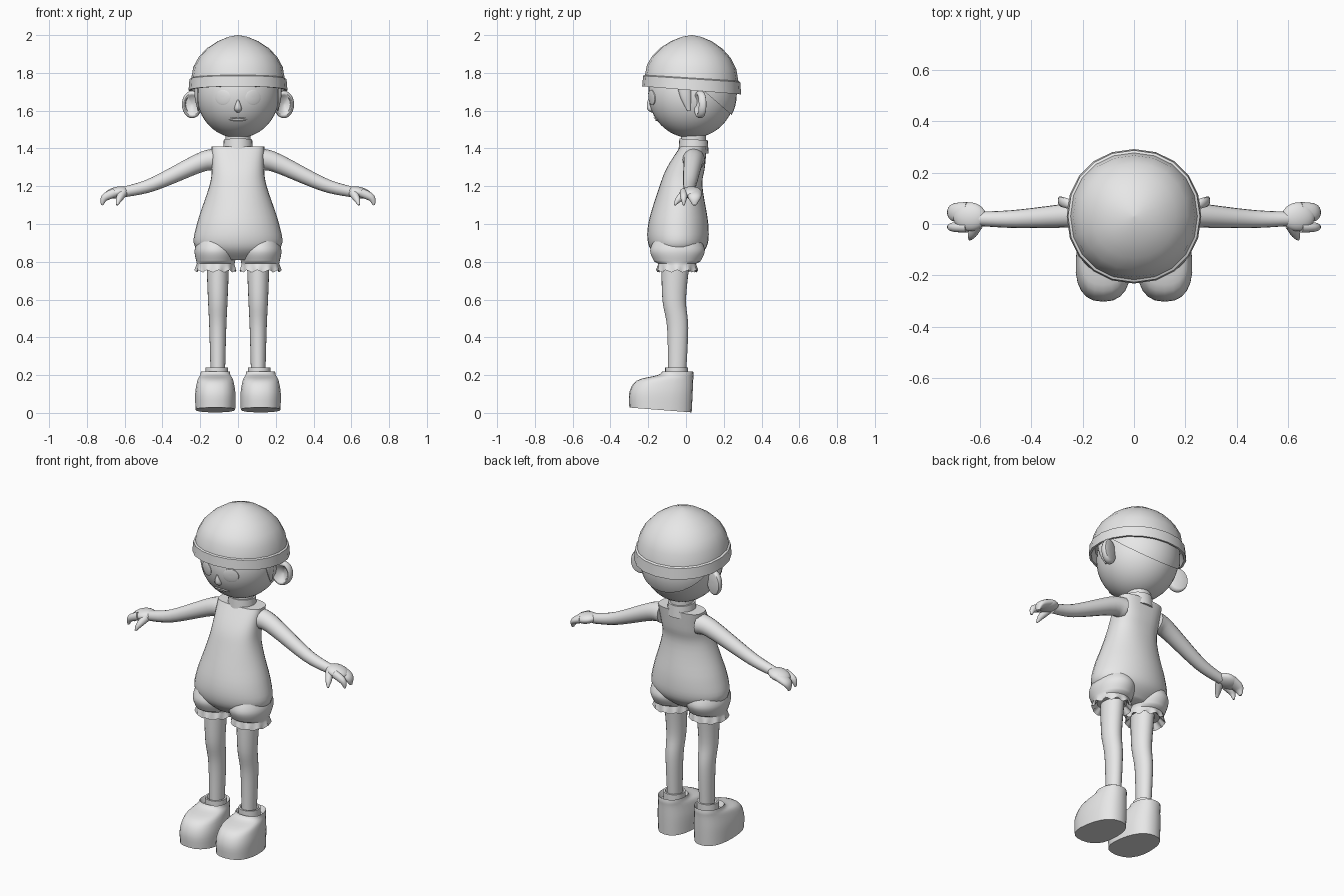
import bpy, bmesh, math
from mathutils import Vector, Matrix

if "Cube" in bpy.data.objects:
    bpy.data.objects.remove(bpy.data.objects["Cube"])

GREY = (0.8, 0.8, 0.8, 1)
clay = bpy.data.materials.new("plain grey")
clay.use_nodes = True
clay.diffuse_color = GREY
clay.node_tree.nodes["Principled BSDF"].inputs["Base Color"].default_value = GREY
parts = []


def finish(name, bm, mirror):
    bmesh.ops.recalc_face_normals(bm, faces=bm.faces)
    mesh = bpy.data.meshes.new(name)
    bm.to_mesh(mesh)
    bm.free()
    mesh.materials.append(clay)
    part = bpy.data.objects.new(name, mesh)
    bpy.context.collection.objects.link(part)
    if mirror:
        part.modifiers.new("Mirror", 'MIRROR').use_mirror_merge = False
    parts.append(part)


def loft(name, rings, mirror=False):
    """Skin a list of rings and close both ends."""
    bm = bmesh.new()
    loops = [[bm.verts.new(point) for point in ring] for ring in rings]
    for lower, upper in zip(loops, loops[1:]):
        for i in range(len(lower)):
            bm.faces.new((lower[i - 1], lower[i], upper[i], upper[i - 1]))
    bm.faces.new(loops[0])
    bm.faces.new(loops[-1])
    finish(name, bm, mirror)


def spline(keys, steps=5):
    """Smooth curve through the key rows, whatever values they hold."""
    rows = [Vector(key) for key in keys]
    ends = [rows[0]] + rows + [rows[-1]]
    result = []
    for before, start, end, after in zip(ends, ends[1:], ends[2:], ends[3:]):
        for step in range(steps):
            t = step / steps
            leave, arrive = (end - before) / 2, (after - start) / 2
            bend = (start - end) * 2 + leave + arrive
            result.append(start + leave * t + (end - start - leave - bend) * t * t + bend * t ** 3)
    return result + [rows[-1]]


def circle(count):
    return [(math.cos(math.tau * i / count), math.sin(math.tau * i / count)) for i in range(count)]


def oval(z, half_width, front, back, centre=0, count=24, power=2, tilt=0, wave=0, taper=0):
    """Horizontal ring between a front and a back depth."""
    ring = []
    for i, (c, s) in enumerate(circle(count)):
        u = math.copysign(abs(c) ** (2 / power), c)
        v = math.copysign(abs(s) ** (2 / power), s)
        ripple = wave * math.cos(math.tau * i / 6)
        y = (front + back) / 2 + (back - front) / 2 * v * (1 + ripple)
        x = centre + half_width * u * (1 + ripple) * (1 - taper * v)
        ring.append((x, y, z - tilt * y + ripple / 8))
    return ring


def disc(z, radius, centre_y, **options):
    return oval(z, radius, centre_y - radius, centre_y + radius, **options)


def tube(name, keys, flat=1):
    """Mirrored limb along rows of x, y, z, radius."""
    rows = spline(keys)
    points = [row.to_3d() for row in rows]
    rings = []
    for i, row in enumerate(rows):
        along = (points[min(i + 1, len(rows) - 1)] - points[max(i - 1, 0)]).normalized()
        side = Vector((0, 1, 0)) - along * along.y
        side.normalize()
        up = along.cross(side)
        rings.append([points[i] + (side * flat * c + up * s) * row[3] for c, s in circle(16)])
    loft(name, rings, True)


def ellipsoid(name, centre, size, mirror=False, turn=0, cut=None):
    bm = bmesh.new()
    place = Matrix.Translation(centre) @ Matrix.Rotation(turn, 4, 'Y') @ Matrix.Diagonal((*size, 1))
    bmesh.ops.create_uvsphere(bm, u_segments=40, v_segments=24, radius=1, matrix=place)
    if cut:
        geometry = bm.verts[:] + bm.edges[:] + bm.faces[:]
        result = bmesh.ops.bisect_plane(bm, geom=geometry, plane_co=cut[0], plane_no=cut[1],
                                        clear_inner=True)
        edges = [item for item in result["geom_cut"] if isinstance(item, bmesh.types.BMEdge)]
        bmesh.ops.holes_fill(bm, edges=edges)
    finish(name, bm, mirror)


HEAD = Vector((0, 0.03, 1.69))
HEAD_SIZE = Vector((0.22, 0.23, 0.235))


def face_y(x, z):
    across, rise = x / HEAD_SIZE.x, (z - HEAD.z) / HEAD_SIZE.z
    return HEAD.y - HEAD_SIZE.y * math.sqrt(1 - across ** 2 - rise ** 2)


def face_plate(name, x, z, width, height, bulge, mirror=False):
    """Thin raised oval that follows the face, with a shallow dished middle."""
    rings = []
    for scale, lift in ((1, 0), (1, 0.004), (0.8, 0.004 + bulge), (0.1, 0.004)):
        outline = [(x + width * scale * c, z + height * scale * s) for c, s in circle(28)]
        rings.append([(px, face_y(px, pz) - lift, pz) for px, pz in outline])
    loft(name, rings, mirror)


# Head, back hair and sideburns
ellipsoid("head", HEAD, HEAD_SIZE)
ellipsoid("back_hair", HEAD, HEAD_SIZE * 1.04, cut=((0, 0.1, 1.7), (0, 0.65, 0.75)))
tube("sideburns", [(0.215, -0.01, 1.73, 0.018), (0.215, 0, 1.67, 0.014), (0.21, 0.015, 1.6, 0.004)],
     flat=2)

# Face
face_plate("eyes", 0.08, 1.67, 0.04, 0.04, 0.002, mirror=True)
face_plate("mouth", 0, 1.555, 0.05, 0.01, 0.005)
loft("nose", [oval(z, r, face_y(0, z) - r, face_y(0, z) + r, count=12)
              for z, r in spline([(1.59, 0.005), (1.61, 0.02), (1.66, 0.003)])])

# Ears: a rounded rim around a shallow cup
rim = [(0.1, 0.02)]
for step in range(9):
    angle = math.pi / 2 - step * math.pi / 6
    rim.append((0.8 + 0.2 * math.cos(angle), 0.02 * math.sin(angle)))
rim.append((0.1, 0.005))
loft("ears", [[(0.243 + 0.054 * r * c, 0.075 + depth + 0.016 * r * c, 1.633 + 0.073 * r * s)
               for c, s in circle(24)] for r, depth in rim], True)

# Cap: turned-up band and dome, leaning back
cap = [(1.75, 0.23), (1.71, 0.25), (1.71, 0.262), (1.77, 0.257)]
for step in range(7):
    angle = step * math.pi / 12.2
    cap.append((1.775 + 0.225 * math.sin(angle), 0.247 * math.cos(angle) ** 1.25))
loft("cap", [disc(z, r, 0.03, count=20, power=2.1, tilt=0.28 * (2 - z)) for z, r in cap])

# Neck and collar
loft("neck", [disc(z, 0.066, 0.04) for z in (1.38, 1.52)])
loft("collar", [disc(z, r, 0.04, tilt=0.06) for z, r in ((1.38, 0.08), (1.45, 0.075), (1.45, 0.06))])

# Romper: body, squarer toward the shoulders
body = spline([(0.81, 0.12, -0.13, 0.04), (0.88, 0.228, -0.195, 0.11), (1, 0.218, -0.2, 0.118),
               (1.2, 0.152, -0.14, 0.087), (1.3, 0.138, -0.1, 0.1), (1.41, 0.14, -0.03, 0.11)])
loft("romper_body", [oval(*row, count=32, power=2 + max(0, row[0] - 1.1) * 3) for row in body])

# Romper: legs with frilled hems
cuff = [oval(*row, centre=0.118, count=66)
        for row in spline([(0.93, 0.09, -0.16, 0.07), (0.86, 0.112, -0.19, 0.1), (0.8, 0.102, -0.168, 0.075)])]
for step in range(5):
    cuff.append(disc(0.79 - step / 100, 0.1 + step / 500, -0.047, centre=0.118, count=66,
                     wave=step / 80))
cuff.append(disc(0.78, 0.08, -0.047, centre=0.118, count=66))
loft("romper_legs", cuff, True)

# Legs
shin = spline([(0.8, 0.06, -0.13, 0.02), (0.6, 0.052, -0.125, 0), (0.45, 0.045, -0.1, 0.012),
               (0.2, 0.038, -0.095, 0)])
loft("legs", [oval(*row, centre=0.107) for row in shin], True)

# Socks and shoes
loft("socks", [disc(z, r, -0.05, centre=0.112) for z, r in
               ((0.17, 0.06), (0.24, 0.06), (0.24, 0.05), (0.22, 0.04))], True)
shoe = spline([(0.005, 0.105, -0.3, 0.03), (0.1, 0.106, -0.3, 0.035), (0.17, 0.095, -0.262, 0.038),
               (0.2, 0.08, -0.15, 0.04), (0.22, 0.076, -0.125, 0.038)], 4)
shoe.append((0.19, 0.06, -0.11, 0.02))
loft("shoes", [oval(*row, centre=0.12, power=2.4, taper=0.1, tilt=0.08 * max(0, 1 - row[0] / 0.15))
               for row in shoe], True)

# Arms
tube("arms", [(0.12, 0.04, 1.34, 0.06), (0.2, 0.037, 1.325, 0.051), (0.45, 0.02, 1.21, 0.036),
              (0.6, 0.02, 1.17, 0.028)])

# Hands: palm, grouped fingers, forefinger and thumb
ellipsoid("palms", (0.64, 0.028, 1.167), (0.065, 0.056, 0.03), mirror=True, turn=0.2)
for name, y, flat in (("fingers", 0.045, 1.7), ("forefingers", -0.012, 0.9)):
    tube(name, [(0.65, y, 1.167, 0.024), (0.705, y, 1.14, 0.02), (0.72, y, 1.1, 0.006)], flat)
tube("thumbs", [(0.61, 0, 1.165, 0.024), (0.63, -0.04, 1.13, 0.017), (0.64, -0.06, 1.1, 0.005)])

# Shading
bpy.ops.object.select_all(action='DESELECT')
for part in parts:
    part.select_set(True)
bpy.context.view_layer.objects.active = parts[0]
bpy.ops.object.shade_smooth_by_angle(angle=math.radians(40))
